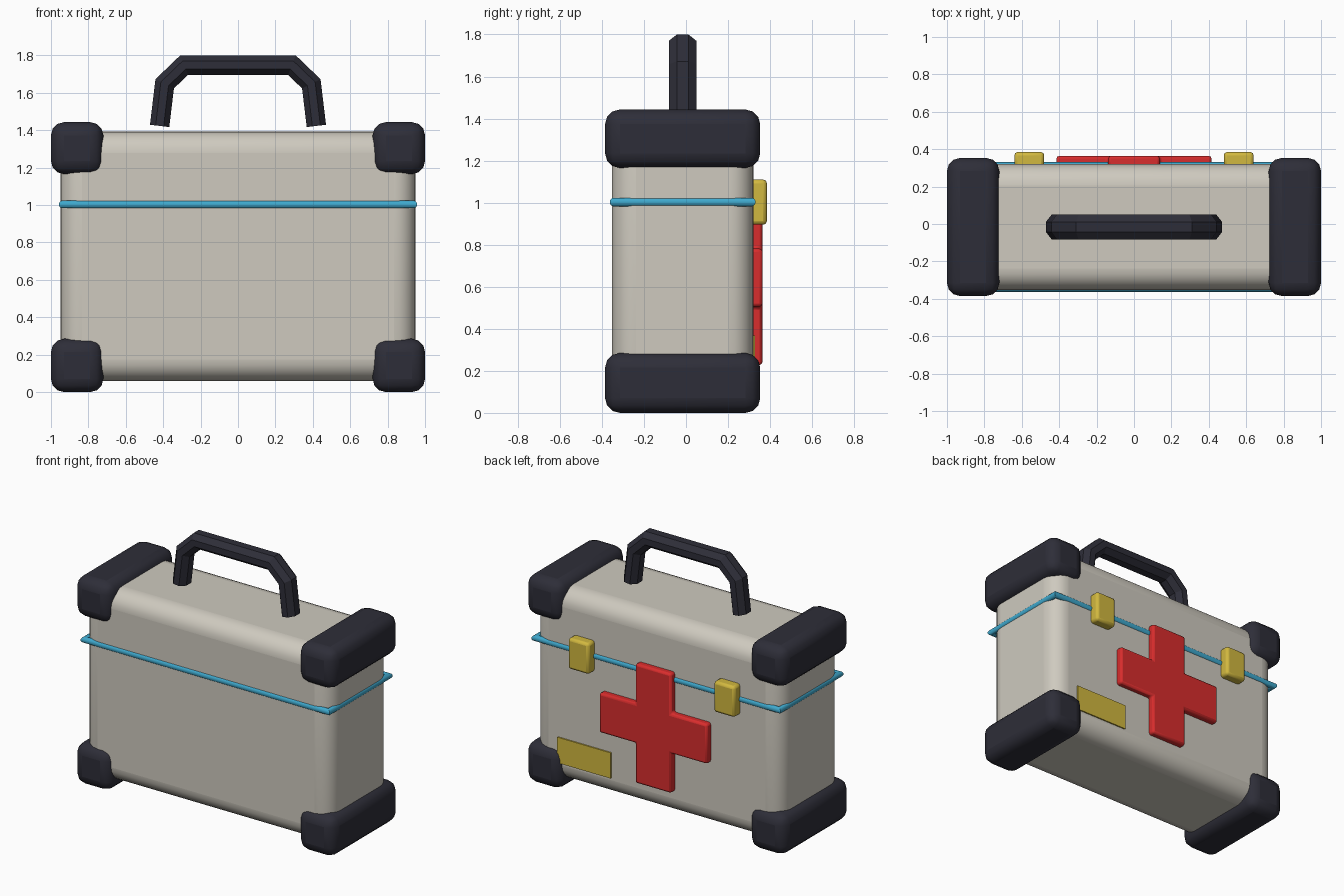
import bpy, bmesh, math
from mathutils import Vector

if "Cube" in bpy.data.objects:
    bpy.data.objects.remove(bpy.data.objects["Cube"])

YC = -0.016  # middle of the case in depth


def mat(name, col):
    m = bpy.data.materials.new(name)
    m.diffuse_color = (*col, 1)
    m.use_nodes = True
    m.node_tree.nodes["Principled BSDF"].inputs["Base Color"].default_value = m.diffuse_color
    return m


SHELL = mat("warm grey shell", (0.62, 0.59, 0.52))
RUBBER = mat("dark rubber", (0.027, 0.027, 0.040))
BLUE = mat("blue seal", (0.05, 0.40, 0.62))
RED = mat("red", (0.69, 0.026, 0.026))
BRASS = mat("yellow metal", (0.64, 0.48, 0.05))


def finish(name, bm, m, bevel=0, segs=3, angle=35):
    bmesh.ops.recalc_face_normals(bm, faces=bm.faces)
    me = bpy.data.meshes.new(name)
    bm.to_mesh(me)
    bm.free()
    me.materials.append(m)
    ob = bpy.data.objects.new(name, me)
    bpy.context.collection.objects.link(ob)
    if bevel:
        mod = ob.modifiers.new("round", "BEVEL")
        mod.width, mod.segments, mod.limit_method = bevel, segs, "ANGLE"
    bpy.ops.object.select_all(action="DESELECT")
    bpy.context.view_layer.objects.active = ob
    ob.select_set(True)
    bpy.ops.object.shade_smooth_by_angle(angle=math.radians(angle))
    return ob


def box(name, lo, hi, m, bevel=0, segs=3):
    bm = bmesh.new()
    bmesh.ops.create_cube(bm, size=1)
    for v in bm.verts:
        v.co = [(a + b) / 2 + c * (b - a) for a, b, c in zip(lo, hi, v.co)]
    return finish(name, bm, m, bevel, segs)


def tube(name, path, normal, r_in, r_n, sides, m, closed=False, angle=35):
    """Sweep an elliptical section along a flat path with mitred corners."""
    bm = bmesh.new()
    pts, n = [Vector(p) for p in path], Vector(normal)
    rings, k = [], len(path)
    for i, p in enumerate(pts):
        a = pts[i - 1] if i or closed else None
        b = pts[(i + 1) % k] if i < k - 1 or closed else None
        d1 = (p - a).normalized() if a is not None else (b - p).normalized()
        d2 = (b - p).normalized() if b is not None else d1
        side = (d1 + d2).normalized().cross(n)
        stretch = 1 / math.cos(d1.angle(d2) / 2)
        ring = []
        for j in range(sides):
            t = 2 * math.pi * (j + 0.5) / sides
            ring.append(bm.verts.new(p + side * (r_in * stretch * math.cos(t)) + n * (r_n * math.sin(t))))
        rings.append(ring)
    for i in range(k if closed else k - 1):
        r, s = rings[i], rings[(i + 1) % k]
        for j in range(sides):
            q = (j + 1) % sides
            bm.faces.new((r[j], r[q], s[q], s[j]))
    if not closed:
        bm.faces.new(rings[0])
        bm.faces.new(rings[-1])
    return finish(name, bm, m, angle=angle)


# Main case
box("case_body", (-0.95, YC - 0.336, 0.06), (0.95, YC + 0.336, 1.393), SHELL, 0.115, 6)

# Rubber end bumpers, top and bottom on both sides
for sx, side in ((-1, "left"), (1, "right")):
    x0, x1 = sorted((sx * 0.72, sx * 1.0))
    for z0, z1, level in ((0, 0.285, "lower"), (1.165, 1.443, "upper")):
        box(f"{level}_{side}_bumper", (x0, YC - 0.369, z0), (x1, YC + 0.369, z1), RUBBER, 0.07, 3)

# Seal running round the case
tube("lid_seal", [(-0.937, YC - 0.326, 1.003), (0.937, YC - 0.326, 1.003),
                  (0.937, YC + 0.326, 1.003), (-0.937, YC + 0.326, 1.003)],
     (0, 0, 1), 0.021, 0.021, 12, BLUE, closed=True)

# Angular carrying handle, octagonal in section
half = [(0.419, 1.423), (0.392, 1.648), (0.288, 1.748)]
path = [(-x, YC, z) for x, z in half] + [(x, YC, z) for x, z in reversed(half)]
k = 1 / math.cos(math.pi / 8)
tube("carry_handle", path, (0, 1, 0), 0.052 * k, 0.066 * k, 8, RUBBER, angle=30)

# Red cross on the back
bm = bmesh.new()
a, b = 0.138, 0.415
outline = []
for i in range(4):
    c, s = round(math.cos(i * math.pi / 2)), round(math.sin(i * math.pi / 2))
    outline += [(x * c - z * s, x * s + z * c) for x, z in ((b, -a), (b, a), (a, a))]
face = bm.faces.new([bm.verts.new((x, 0.30, z + 0.643)) for x, z in outline])
ext = bmesh.ops.extrude_face_region(bm, geom=[face])
bmesh.ops.translate(bm, vec=(0, 0.064, 0),
                    verts=[g for g in ext["geom"] if isinstance(g, bmesh.types.BMVert)])
bm.faces.remove(face) if face.is_valid and len(face.edges[0].link_faces) > 2 else None
finish("cross_emblem", bm, RED, 0.015, 2)

# Latches and plain label plate
for sx, side in ((-1, "left"), (1, "right")):
    box(f"{side}_latch", (sx * 0.56 - 0.08, 0.30, 0.895), (sx * 0.56 + 0.08, 0.385, 1.11), BRASS, 0.018, 2)
box("label_plate", (0.35, 0.315, 0.19), (0.76, 0.329, 0.368), BRASS)
